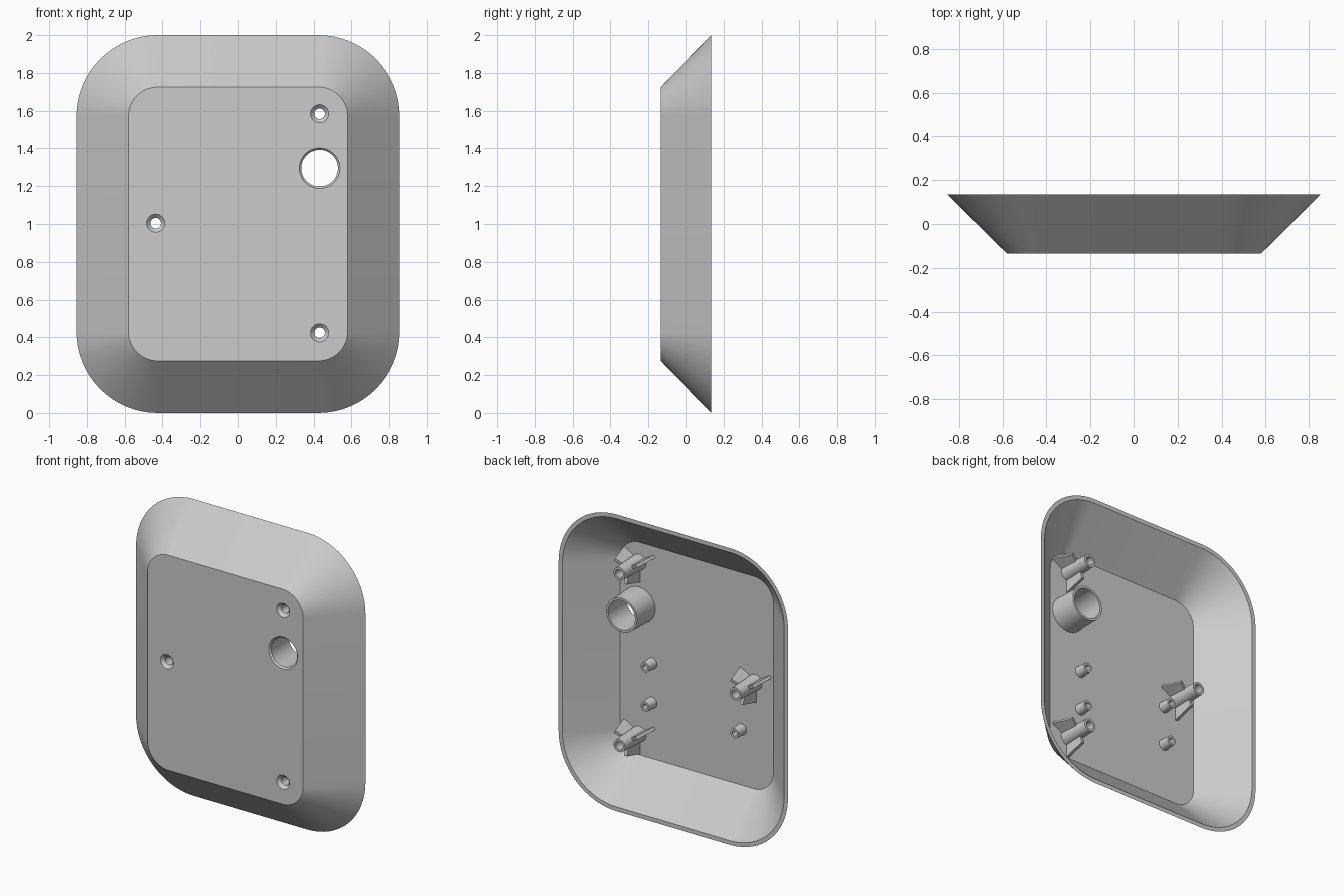
import bpy, bmesh
from math import sin, cos, pi, radians
from mathutils import Matrix, Vector

cube = bpy.data.objects.get("Cube")
if cube:
    bpy.data.objects.remove(cube, do_unlink=True)

grey = bpy.data.materials.new("light grey plastic")
grey.use_nodes = True
COLOUR = (0.6, 0.6, 0.6, 1)
grey.diffuse_color = COLOUR
grey.node_tree.nodes["Principled BSDF"].inputs["Base Color"].default_value = COLOUR

FRONT, BACK, WALL = -0.135, 0.135, 0.02
FLOOR = FRONT + WALL
SCREWS = [(0.432, 1.584), (0.432, 0.424), (-0.436, 1.004)]
SOCKET = (0.432, 1.295)


def finish(name, bm):
    bmesh.ops.recalc_face_normals(bm, faces=bm.faces)
    mesh = bpy.data.meshes.new(name)
    bm.to_mesh(mesh)
    bm.free()
    mesh.materials.append(grey)
    ob = bpy.data.objects.new(name, mesh)
    bpy.context.collection.objects.link(ob)
    return ob


def smooth(ob):
    bpy.ops.object.select_all(action="DESELECT")
    ob.select_set(True)
    bpy.context.view_layer.objects.active = ob
    bpy.ops.object.shade_smooth_by_angle(angle=radians(30))


def bridge(bm, a, b):
    for i in range(len(a)):
        j = (i + 1) % len(a)
        bm.faces.new((a[i], a[j], b[j], b[i]))


def rounded_ring(bm, radius, y, steps=16):
    """Rounded rectangle that grows with its corner radius."""
    ring = []
    for k, (sx, sz) in enumerate([(1, 1), (-1, 1), (-1, -1), (1, -1)]):
        for i in range(steps + 1):
            a = (k + i / steps) * pi / 2
            ring.append(bm.verts.new((sx * 0.425 + radius * cos(a), y,
                                      1 + sz * 0.57 + radius * sin(a))))
    return ring


def lathe(name, profile, spot, capped=False, sides=40):
    """Turn (radius, y) points round an axis along y."""
    bm = bmesh.new()
    rings = [[bm.verts.new((spot[0] + r * cos(2 * pi * i / sides), y,
                            spot[1] + r * sin(2 * pi * i / sides)))
              for i in range(sides)] for r, y in profile]
    for a, b in zip(rings, rings[1:]):
        bridge(bm, a, b)
    if capped:
        bm.faces.new(rings[0])
        bm.faces.new(rings[-1])
    else:
        bridge(bm, rings[-1], rings[0])
    return finish(name, bm)


# Hollow dish with sloping sides
bm = bmesh.new()
outer_front = rounded_ring(bm, 0.155, FRONT)
outer_back = rounded_ring(bm, 0.43, BACK)
inner_back = rounded_ring(bm, 0.43 - WALL * 1.414, BACK)
inner_floor = rounded_ring(bm, 0.155 - WALL * 0.414, FLOOR)
bridge(bm, outer_front, outer_back)
bridge(bm, outer_back, inner_back)
bridge(bm, inner_back, inner_floor)
bm.faces.new(outer_front)
bm.faces.new(inner_floor)
shell = finish("cover_shell", bm)

# Countersunk screw holes and the chamfered socket hole
cutters = [lathe("screw_cutter", [(0.058, FRONT - 0.01), (0.028, FLOOR), (0.028, 0)],
                 s, capped=True) for s in SCREWS]
cutters.append(lathe("socket_cutter", [(0.117, FRONT - 0.01), (0.097, FRONT + 0.01),
                                       (0.097, 0)], SOCKET, capped=True, sides=64))
for cutter in cutters:
    cutter.hide_render = True
    mod = shell.modifiers.new("hole", "BOOLEAN")
    mod.operation = "DIFFERENCE"
    mod.solver = "EXACT"
    mod.object = cutter
    bpy.context.view_layer.objects.active = shell
    bpy.ops.object.modifier_apply(modifier=mod.name)
    bpy.data.objects.remove(cutter, do_unlink=True)
smooth(shell)

# Screw posts, each braced by three swept fins
for n, spot in enumerate(SCREWS, 1):
    smooth(lathe(f"screw_post_{n}", [(0.028, FLOOR), (0.052, FLOOR),
                                     (0.043, 0.095), (0.028, 0.095)], spot))
    bm = bmesh.new()
    outline = [(0.035, FLOOR - 0.004), (0.135, FLOOR - 0.004), (0.095, 0.03), (0.035, 0.01)]
    for angle in (30, 150, 270):
        place = Matrix.Translation((spot[0], 0, spot[1])) @ Matrix.Rotation(-radians(angle), 4, "Y")
        sides = [[bm.verts.new(place @ Vector((r, y, t))) for r, y in outline]
                 for t in (-0.01, 0.01)]
        bridge(bm, *sides)
        for side in sides:
            bm.faces.new(side)
    finish(f"post_fins_{n}", bm)

# Socket tube behind the large hole
smooth(lathe("socket_tube", [(0.097, FLOOR), (0.12, FLOOR), (0.115, 0.07), (0.1, 0.07)],
             SOCKET, sides=64))

# Short locating pegs
for side, x in (("left", 0.335), ("right", -0.335)):
    for level, z in (("upper", 0.925), ("lower", 0.66)):
        smooth(lathe(f"{side}_{level}_peg", [(0.018, FLOOR - 0.002), (0.037, FLOOR - 0.002),
                                             (0.032, -0.04), (0.018, -0.04)], (x, z), sides=32))
